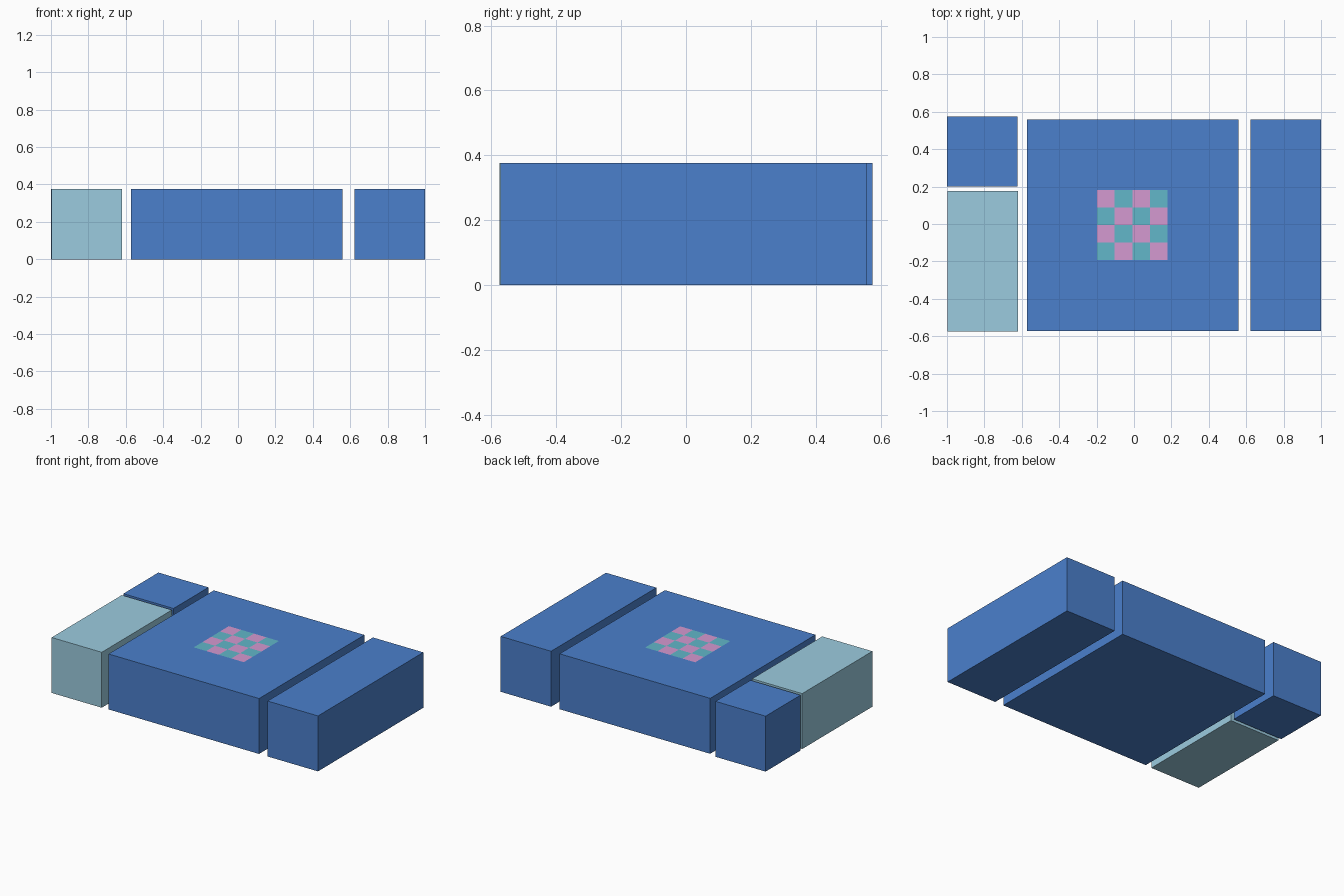
import bpy, bmesh
from mathutils import Matrix

if "Cube" in bpy.data.objects:
    bpy.data.objects.remove(bpy.data.objects["Cube"])

H = 0.376  # common height of all blocks


def material(name, rgb):
    # sRGB bytes to linear colour
    m = bpy.data.materials.new(name)
    m.diffuse_color = [(c / 255) ** 2.2 for c in rgb] + [1]
    m.use_nodes = True
    m.node_tree.nodes["Principled BSDF"].inputs["Base Color"].default_value = m.diffuse_color
    return m


blue = material("blue", (76, 127, 203))
pale = material("pale_blue", (154, 202, 222))
pink = material("pink", (212, 152, 208))
teal = material("teal", (98, 182, 200))


def add_object(name, bm, mats):
    mesh = bpy.data.meshes.new(name)
    bm.to_mesh(mesh)
    bm.free()
    for m in mats:
        mesh.materials.append(m)
    obj = bpy.data.objects.new(name, mesh)
    bpy.context.collection.objects.link(obj)
    return obj


def block(name, x0, x1, y0, y1, mat):
    bm = bmesh.new()
    place = (Matrix.Translation(((x0 + x1) / 2, (y0 + y1) / 2, H / 2))
             @ Matrix.Diagonal((x1 - x0, y1 - y0, H, 1)))
    bmesh.ops.create_cube(bm, size=1, matrix=place)
    return add_object(name, bm, [mat])


# Four separate blocks with narrow gaps
block("centre_block", -0.572, 0.558, -0.571, 0.558, blue)
block("right_block", 0.622, 1.0, -0.571, 0.558, blue)
block("back_left_block", -1.0, -0.624, 0.2, 0.575, blue)
block("front_left_block", -0.996, -0.62, -0.575, 0.177, pale)

# Checkered patch lying on the centre block: 4 x 4 squares
CELL = 0.094
CX, CY = -0.009, -0.005
bm = bmesh.new()
bmesh.ops.create_grid(bm, x_segments=4, y_segments=4, size=2 * CELL,
                      matrix=Matrix.Translation((CX, CY, H + 0.0008)))
for f in bm.faces:
    c = f.calc_center_median()
    col = int((c.x - CX) // CELL) + 2
    row = int((c.y - CY) // CELL) + 2
    f.material_index = 0 if (col + row) % 2 else 1  # back-left square is pink
add_object("checker_patch", bm, [pink, teal])
